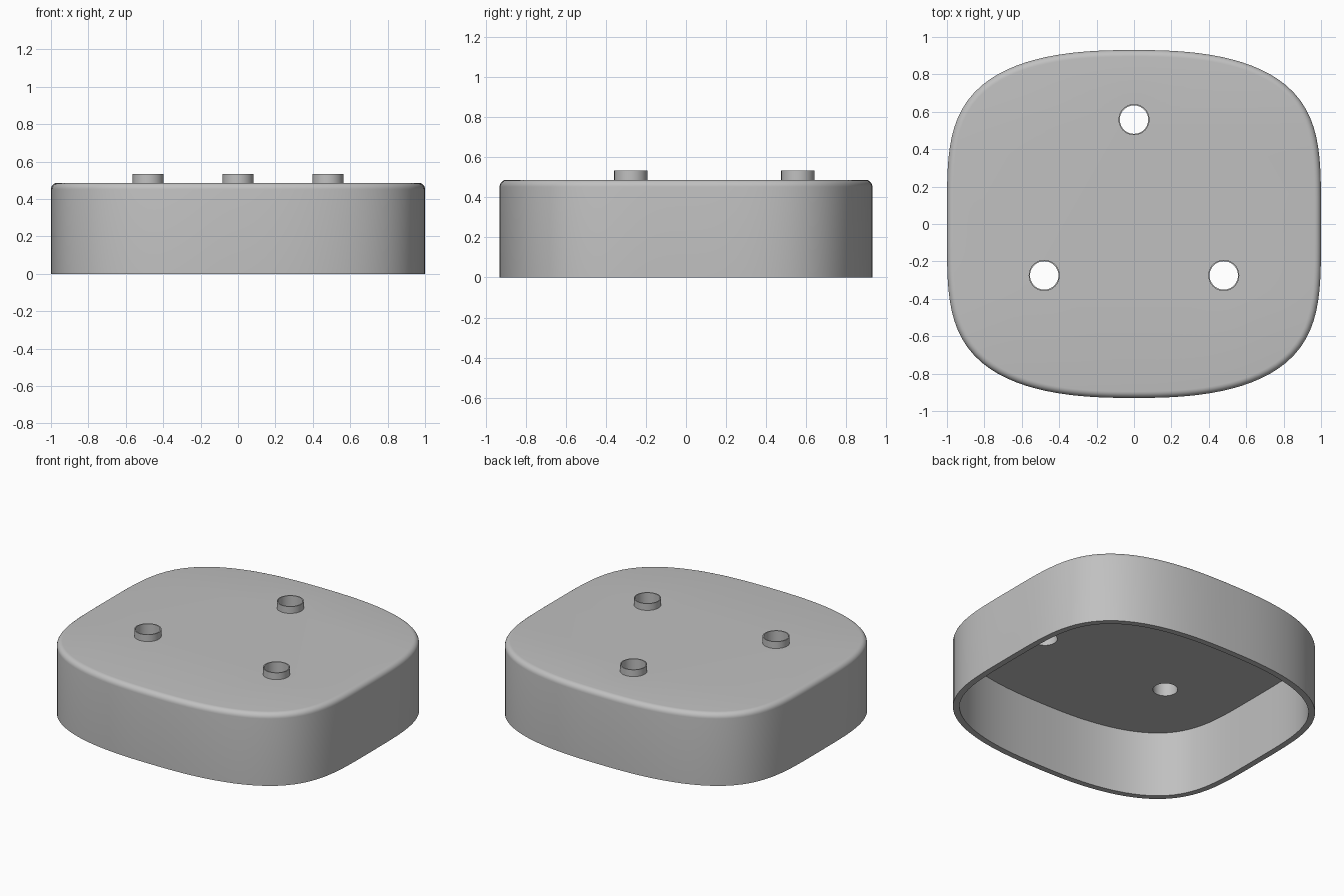
import bpy, bmesh, math

if "Cube" in bpy.data.objects:
    bpy.data.objects.remove(bpy.data.objects["Cube"], do_unlink=True)

HALF_X, HALF_Y = 1.0, 0.93
TOP, CEILING, COLLAR_TOP = 0.487, 0.442, 0.533
WALL, FILLET = 0.04, 0.035
OUTER_R, HOLE_R = 0.083, 0.076
HOLES = {"back": (0, 0.558), "left": (0.48, -0.275), "right": (-0.48, -0.275)}
SIDES, ROUND = 128, 40

grey = bpy.data.materials.new("light grey")
grey.use_nodes = True
colour = (0.53, 0.53, 0.53, 1)
grey.diffuse_color = colour
grey.node_tree.nodes["Principled BSDF"].inputs["Base Color"].default_value = colour


def outline_point(angle):
    """Point and outward normal on the rounded-square outline."""
    c, s = math.cos(angle), math.sin(angle)
    low, high = 0.5, 1.5
    for _ in range(40):
        r = (low + high) / 2
        if abs(r * c / HALF_X) ** 2.5 + abs(r * s / HALF_Y) ** 4 < 1:
            low = r
        else:
            high = r
    x, y = r * c, r * s
    nx = math.copysign(2.5 * abs(x / HALF_X) ** 1.5 / HALF_X, x)
    ny = math.copysign(4 * abs(y / HALF_Y) ** 3 / HALF_Y, y)
    size = math.hypot(nx, ny)
    return x, y, nx / size, ny / size


OUTLINE = [outline_point(2 * math.pi * i / SIDES) for i in range(SIDES)]


def ring(bm, points, z):
    return [bm.verts.new((x, y, z)) for x, y in points]


def inset_ring(bm, inset, z):
    return ring(bm, [(x - nx * inset, y - ny * inset) for x, y, nx, ny in OUTLINE], z)


def circle_ring(bm, centre, radius, z):
    angles = [2 * math.pi * i / ROUND for i in range(ROUND)]
    return ring(bm, [(centre[0] + radius * math.cos(a), centre[1] + radius * math.sin(a))
                     for a in angles], z)


def skin(bm, rings):
    """Join successive rings with quads."""
    for a, b in zip(rings, rings[1:]):
        n = len(a)
        for i in range(n):
            j = (i + 1) % n
            bm.faces.new((a[i], a[j], b[j], b[i]))


def fill_flat(bm, loops):
    """Fill a flat outline, leaving the inner loops open."""
    edges = [bm.edges.get((loop[i - 1], loop[i])) for loop in loops for i in range(len(loop))]
    bmesh.ops.triangle_fill(bm, edges=edges, use_beauty=True, normal=(0, 0, 1))


def finish(bm, name):
    bmesh.ops.recalc_face_normals(bm, faces=bm.faces)
    mesh = bpy.data.meshes.new(name)
    bm.to_mesh(mesh)
    bm.free()
    mesh.materials.append(grey)
    obj = bpy.data.objects.new(name, mesh)
    bpy.context.collection.objects.link(obj)
    bpy.ops.object.select_all(action="DESELECT")
    obj.select_set(True)
    bpy.context.view_layer.objects.active = obj
    bpy.ops.object.shade_smooth_by_angle(angle=math.radians(30))


# Hollow cover: inner wall, rim, outer wall and rounded top edge
bm = bmesh.new()
rings = [inset_ring(bm, WALL, CEILING), inset_ring(bm, WALL, 0), inset_ring(bm, 0, 0)]
for k in range(7):
    a = math.pi / 2 * k / 6
    rings.append(inset_ring(bm, FILLET * (1 - math.cos(a)), TOP - FILLET * (1 - math.sin(a))))
skin(bm, rings)

# Round holes through the top plate
lower, upper = [], []
for centre in HOLES.values():
    lower.append(circle_ring(bm, centre, HOLE_R, CEILING))
    upper.append(circle_ring(bm, centre, HOLE_R, TOP))
    skin(bm, [lower[-1], upper[-1]])
fill_flat(bm, [rings[-1]] + upper)
fill_flat(bm, [rings[0]] + lower)
finish(bm, "cover_shell")

# Thin raised collar around each hole
for side, centre in HOLES.items():
    bm = bmesh.new()
    loops = [circle_ring(bm, centre, r, z) for r, z in (
        (OUTER_R, TOP), (OUTER_R, COLLAR_TOP), (HOLE_R, COLLAR_TOP), (HOLE_R, TOP))]
    skin(bm, loops + loops[:1])
    finish(bm, side + "_hole_collar")
